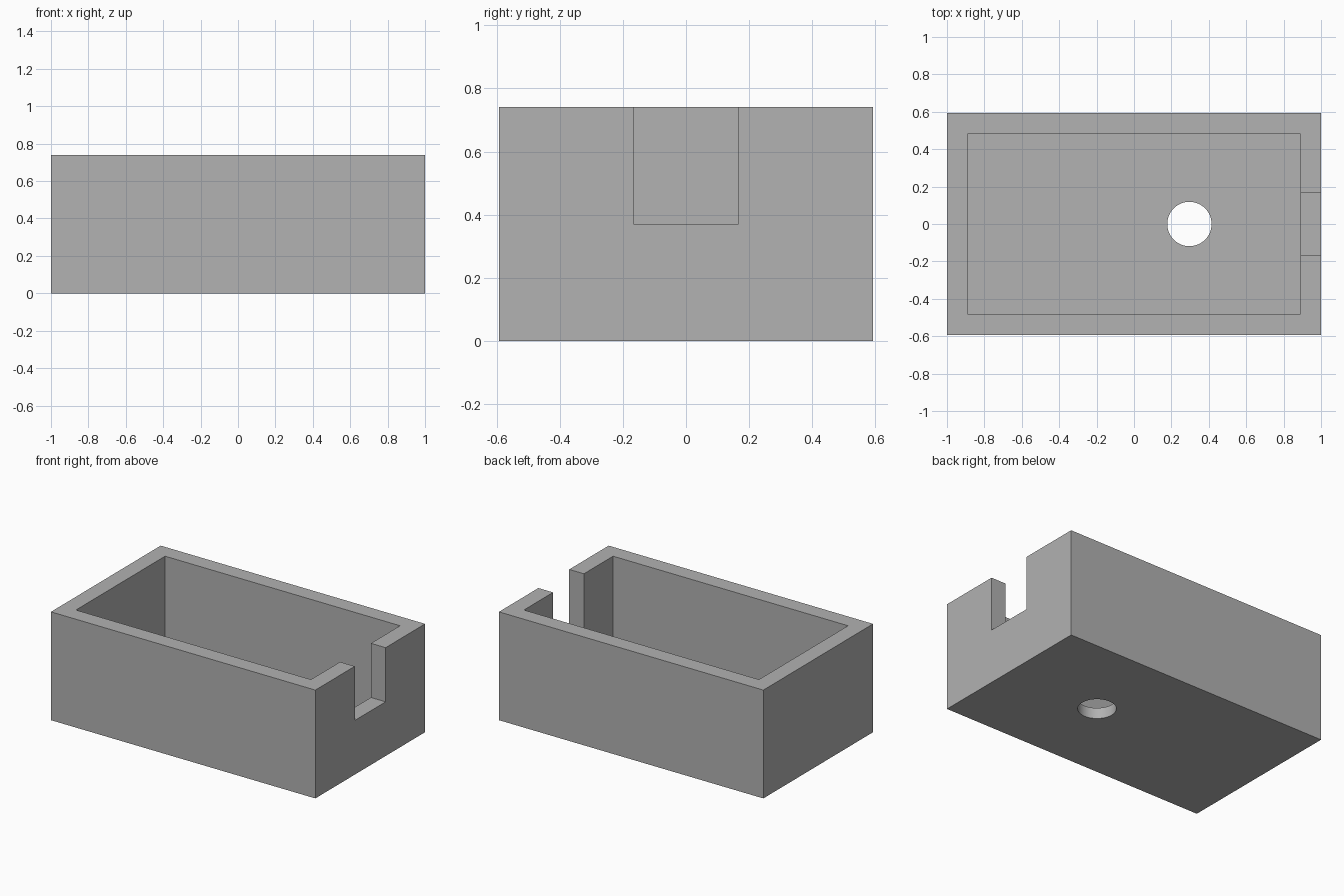
import bpy

old = bpy.data.objects.get("Cube")
if old:
    bpy.data.objects.remove(old, do_unlink=True)

U = 1 / 27                      # model unit: the box is 54 units long
LENGTH, WIDTH, HEIGHT = 54 * U, 32 * U, 20 * U
WALL, FLOOR = 3 * U, 2 * U

grey = bpy.data.materials.new("Plain grey")
grey.use_nodes = True
colour = (0.445, 0.445, 0.445, 1)
grey.diffuse_color = colour
grey.node_tree.nodes["Principled BSDF"].inputs["Base Color"].default_value = colour


def block(name, low, high):
    """Box between two corners."""
    centre = [(a + b) / 2 for a, b in zip(low, high)]
    bpy.ops.mesh.primitive_cube_add(size=1, location=centre)
    ob = bpy.context.object
    ob.name = name
    ob.scale = [b - a for a, b in zip(low, high)]
    bpy.ops.object.transform_apply(location=True, rotation=False, scale=True)
    ob.data.materials.append(grey)
    return ob


# Outer body
body = block("open_box", (-LENGTH / 2, -WIDTH / 2, 0), (LENGTH / 2, WIDTH / 2, HEIGHT))

# Inner cavity
ix, iy = LENGTH / 2 - WALL, WIDTH / 2 - WALL
cavity = block("cavity_cutter", (-ix, -iy, FLOOR), (ix, iy, HEIGHT + 0.2))

# Cable notch in the +x end wall
notch = block("notch_cutter", (ix - 0.1, -4.5 * U, HEIGHT / 2),
              (LENGTH / 2 + 0.1, 4.5 * U, HEIGHT + 0.1))

# Round hole through the floor
bpy.ops.mesh.primitive_cylinder_add(vertices=64, radius=3.2 * U, depth=0.4,
                                    location=(8 * U, 0, 0))
hole = bpy.context.object
hole.name = "hole_cutter"
hole.data.materials.append(grey)

# Cut the body, then drop the cutters
bpy.context.view_layer.objects.active = body
for cutter in (cavity, notch, hole):
    mod = body.modifiers.new(cutter.name, "BOOLEAN")
    mod.operation = "DIFFERENCE"
    mod.solver = "EXACT"
    mod.object = cutter
    bpy.ops.object.modifier_apply(modifier=mod.name)
    bpy.data.objects.remove(cutter, do_unlink=True)

# Smooth hole wall, sharp box edges
bpy.ops.object.select_all(action="DESELECT")
body.select_set(True)
bpy.ops.object.shade_smooth_by_angle(angle=0.5)
